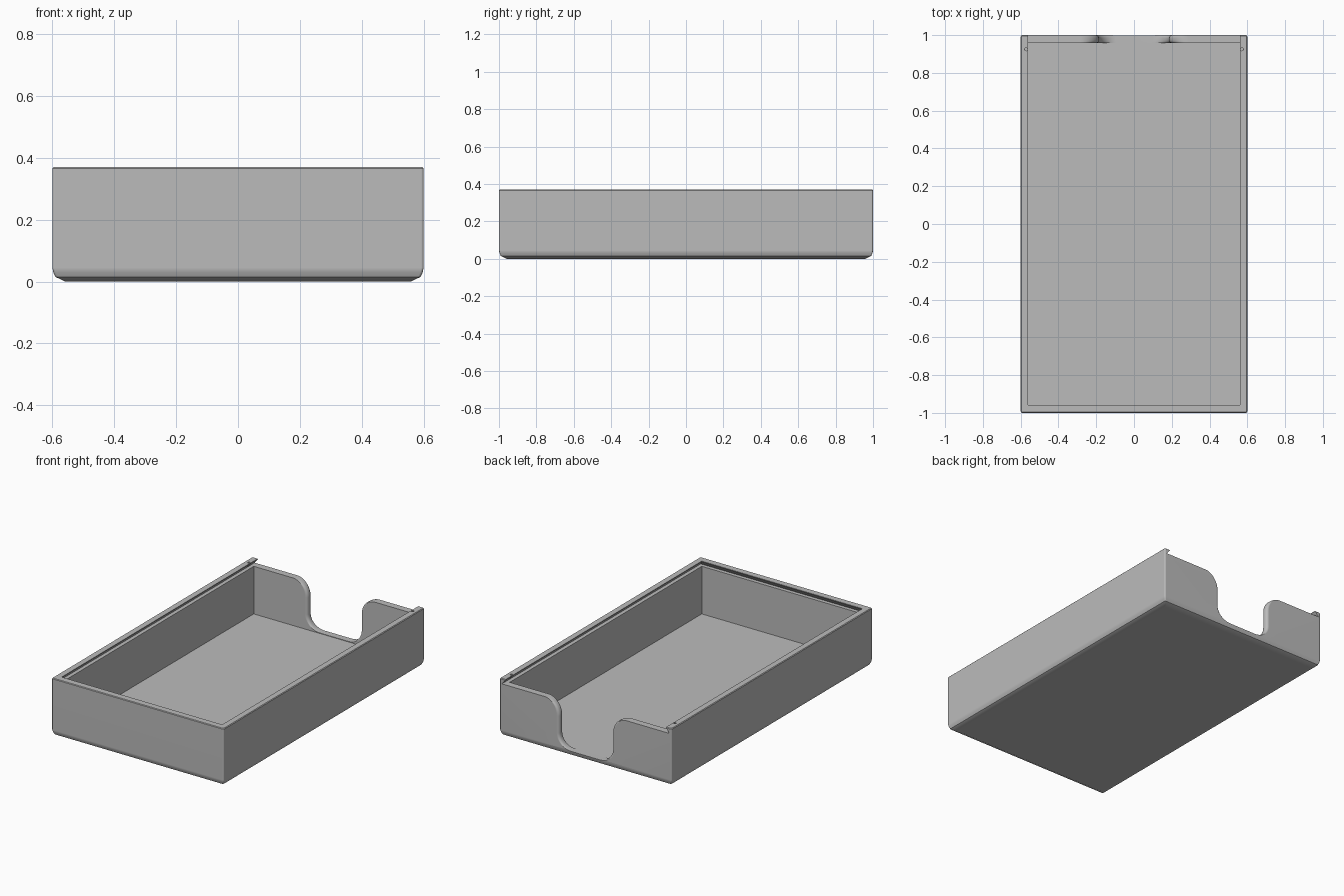
import bpy, bmesh, math
from mathutils import Vector

cube = bpy.data.objects.get("Cube")
if cube:
    bpy.data.objects.remove(cube, do_unlink=True)

HX, HY, HEIGHT = 0.6, 1.0, 0.37      # outer half sizes and height
IX, IY = 0.56, 0.957                 # cavity half sizes
FLOOR, LEDGE = 0.037, 0.337          # floor top and lid ledge

grey = bpy.data.materials.new("grey plastic")
grey.use_nodes = True
grey.diffuse_color = (0.5, 0.5, 0.5, 1)
grey.node_tree.nodes["Principled BSDF"].inputs["Base Color"].default_value = (0.5, 0.5, 0.5, 1)


def loft(name, rings):
    """Solid skinned through matching closed rings, capped at both ends."""
    bm = bmesh.new()
    loops = [[bm.verts.new(p) for p in ring] for ring in rings]
    n = len(loops[0])
    for a, b in zip(loops, loops[1:]):
        for i in range(n):
            j = (i + 1) % n
            bm.faces.new((a[i], a[j], b[j], b[i]))
    bm.faces.new(loops[0][::-1])
    bm.faces.new(loops[-1])
    bmesh.ops.recalc_face_normals(bm, faces=bm.faces)
    mesh = bpy.data.meshes.new(name)
    bm.to_mesh(mesh)
    bm.free()
    mesh.materials.append(grey)
    obj = bpy.data.objects.new(name, mesh)
    bpy.context.collection.objects.link(obj)
    return obj


def rounded_rect(inset, z, r=0.008, steps=3):
    pts = []
    for k, (sx, sy) in enumerate(((1, 1), (-1, 1), (-1, -1), (1, -1))):
        for s in range(steps + 1):
            a = (k + s / steps) * math.pi / 2
            pts.append((sx * (HX - inset - r) + r * math.cos(a),
                        sy * (HY - inset - r) + r * math.sin(a), z))
    return pts


def rect(hx, y0, y1, z):
    return [(hx, y1, z), (-hx, y1, z), (-hx, y0, z), (hx, y0, z)]


# Outer body with chamfered base and eased top rim
body = loft("sliding_lid_box", [rounded_rect(d, z) for d, z in (
    (0.042, 0), (0.01, 0.015), (0.003, 0.03), (0, 0.045),
    (0, HEIGHT - 0.004), (0.004, HEIGHT))])

# Cavity, and dovetail lid channel that runs out through the back
cavity = loft("cavity_cutter", [rect(IX, -IY, IY, FLOOR), rect(IX, -IY, IY, 0.35)])
channel = loft("lid_channel_cutter", [
    rect(IX + 0.024, -IY - 0.024, 1.1, LEDGE),
    rect(IX, -IY, 1.1, HEIGHT - 0.003),
    rect(IX, -IY, 1.1, HEIGHT + 0.05)])


# Finger notch outline: flared shoulders and rounded bottom corners
def arc(cx, cz, r, a0, a1, steps=10):
    """Points with the direction that points into the wall material."""
    out = []
    for s in range(steps + 1):
        a = math.radians(a0 + (a1 - a0) * s / steps)
        out.append((cx + r * math.cos(a), cz + r * math.sin(a), abs(math.cos(a))))
    return out


half = arc(0.285, LEDGE - 0.1, 0.1, 90, 180) + arc(0.095, 0.13, 0.09, 0, -90)
outline = [(0.285, 0.5, 0)] + half
outline += [(-x, z, f) for x, z, f in reversed(outline)]


def notch_ring(y, grow):
    return [(x + math.copysign(grow * f, x), y, z) for x, z, f in outline]


# The notch widens towards both wall faces, which rounds its edges
R = 0.018
flare = [(R * (1 - math.cos(a)), R * (1 - math.sin(a)))
         for a in (math.radians(d) for d in (0, 18, 36, 54, 72, 90))]
sections = [(IY - 0.03, R)] + [(IY + d, g) for d, g in
                               ((R * math.sin(0) + u, v) for u, v in flare)]
sections += [(HY - u, v) for u, v in reversed(flare)] + [(HY + 0.03, R)]
notch = loft("finger_notch_cutter", [notch_ring(y, g) for y, g in sections])


# Tiny detent holes at the back of the rails
def detent(side):
    circle = [(side * 0.571 + 0.008 * math.cos(i * math.pi / 6),
               0.925 + 0.008 * math.sin(i * math.pi / 6)) for i in range(12)]
    return loft("detent_cutter", [[(x, y, z) for x, y in circle] for z in (0.345, 0.4)])


# Carve the body, then discard the cutters
bpy.context.view_layer.objects.active = body
for cutter in (cavity, channel, notch, detent(1), detent(-1)):
    cutter.hide_render = True
    mod = body.modifiers.new("carve", 'BOOLEAN')
    mod.operation = 'DIFFERENCE'
    mod.solver = 'EXACT'
    mod.object = cutter
    bpy.ops.object.modifier_apply(modifier=mod.name)
    bpy.data.objects.remove(cutter, do_unlink=True)

# Smooth the rounded edges while large faces stay flat
for obj in bpy.context.selected_objects:
    obj.select_set(False)
body.select_set(True)
bpy.ops.object.shade_smooth_by_angle(angle=math.radians(30))
weighted = body.modifiers.new("weighted_normals", 'WEIGHTED_NORMAL')
weighted.keep_sharp = True
